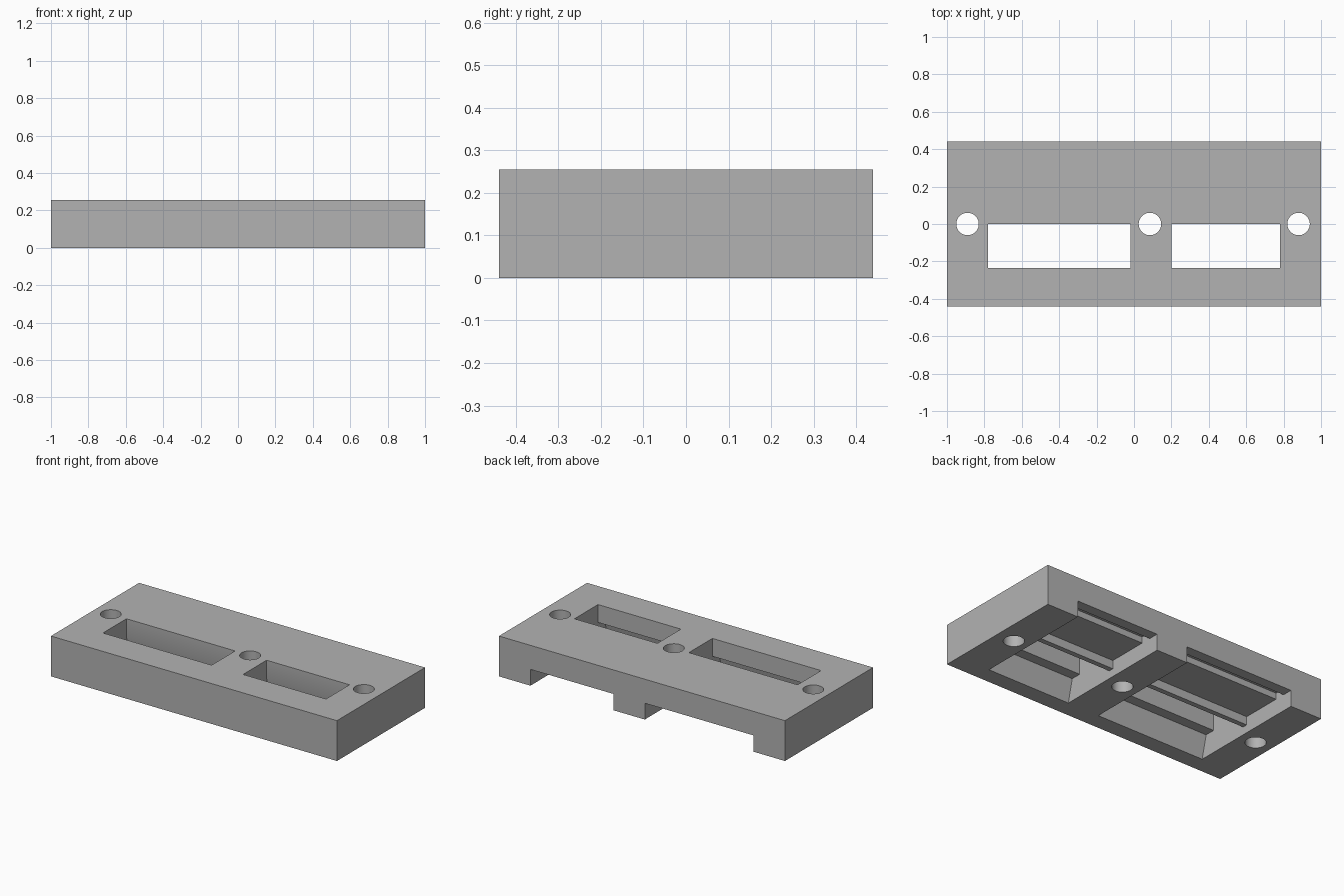
import bpy, bmesh
from mathutils import Vector

cube = bpy.data.objects.get("Cube")
if cube:
    bpy.data.objects.remove(cube, do_unlink=True)

grey = bpy.data.materials.new("plain grey")
grey.use_nodes = True
colour = (0.45, 0.45, 0.45, 1)
grey.diffuse_color = colour
grey.node_tree.nodes["Principled BSDF"].inputs["Base Color"].default_value = colour

LENGTH, DEPTH, HEIGHT = 2.0, 0.88, 0.255


def make_object(name, bm):
    bmesh.ops.recalc_face_normals(bm, faces=bm.faces)
    mesh = bpy.data.meshes.new(name)
    bm.to_mesh(mesh)
    bm.free()
    mesh.materials.append(grey)
    obj = bpy.data.objects.new(name, mesh)
    bpy.context.collection.objects.link(obj)
    return obj


def extrude_profile(name, profile, x0, x1):
    """Sweep a (y, z) profile along x."""
    bm = bmesh.new()
    face = bm.faces.new([bm.verts.new((x0, y, z)) for y, z in profile])
    swept = bmesh.ops.extrude_face_region(bm, geom=[face])
    verts = [v for v in swept["geom"] if isinstance(v, bmesh.types.BMVert)]
    bmesh.ops.translate(bm, verts=verts, vec=Vector((x1 - x0, 0, 0)))
    return make_object(name, bm)


def cylinder(name, x, radius):
    bm = bmesh.new()
    bmesh.ops.create_cone(bm, cap_ends=True, segments=48, radius1=radius,
                          radius2=radius, depth=1)
    bmesh.ops.translate(bm, verts=bm.verts, vec=Vector((x, 0, HEIGHT / 2)))
    return make_object(name, bm)


# Solid block
h = DEPTH / 2
block = extrude_profile("mounting_block",
                        [(-h, 0), (h, 0), (h, HEIGHT), (-h, HEIGHT)],
                        -LENGTH / 2, LENGTH / 2)

# Socket section: drafted front wall, slot through the top, hanging lip,
# shallow ceiling, catch groove and open back
socket = [(-0.347, -0.05), (-0.30, 0.142), (-0.235, 0.142), (-0.235, 0.3),
          (0, 0.3), (0, 0.142), (0.022, 0.05), (0.054, 0.05),
          (0.054, 0.103), (0.31, 0.103), (0.31, 0.142), (0.375, 0.142),
          (0.375, 0.103), (0.5, 0.103), (0.5, -0.05)]
cutters = [extrude_profile("socket_cutter", socket, x0, x1)
           for x0, x1 in ((-0.78, -0.02), (0.2, 0.78))]

# Screw holes
cutters += [cylinder("screw_hole_cutter", x, 0.06) for x in (-0.89, 0.085, 0.88)]

# Cut everything out of the block
bpy.ops.object.select_all(action="DESELECT")
bpy.context.view_layer.objects.active = block
block.select_set(True)
for cutter in cutters:
    cutter.hide_render = True
    mod = block.modifiers.new("cut", "BOOLEAN")
    mod.operation = "DIFFERENCE"
    mod.solver = "EXACT"
    mod.object = cutter
    bpy.ops.object.modifier_apply(modifier=mod.name)
    bpy.data.objects.remove(cutter, do_unlink=True)

bpy.ops.object.shade_smooth_by_angle(angle=0.5)
